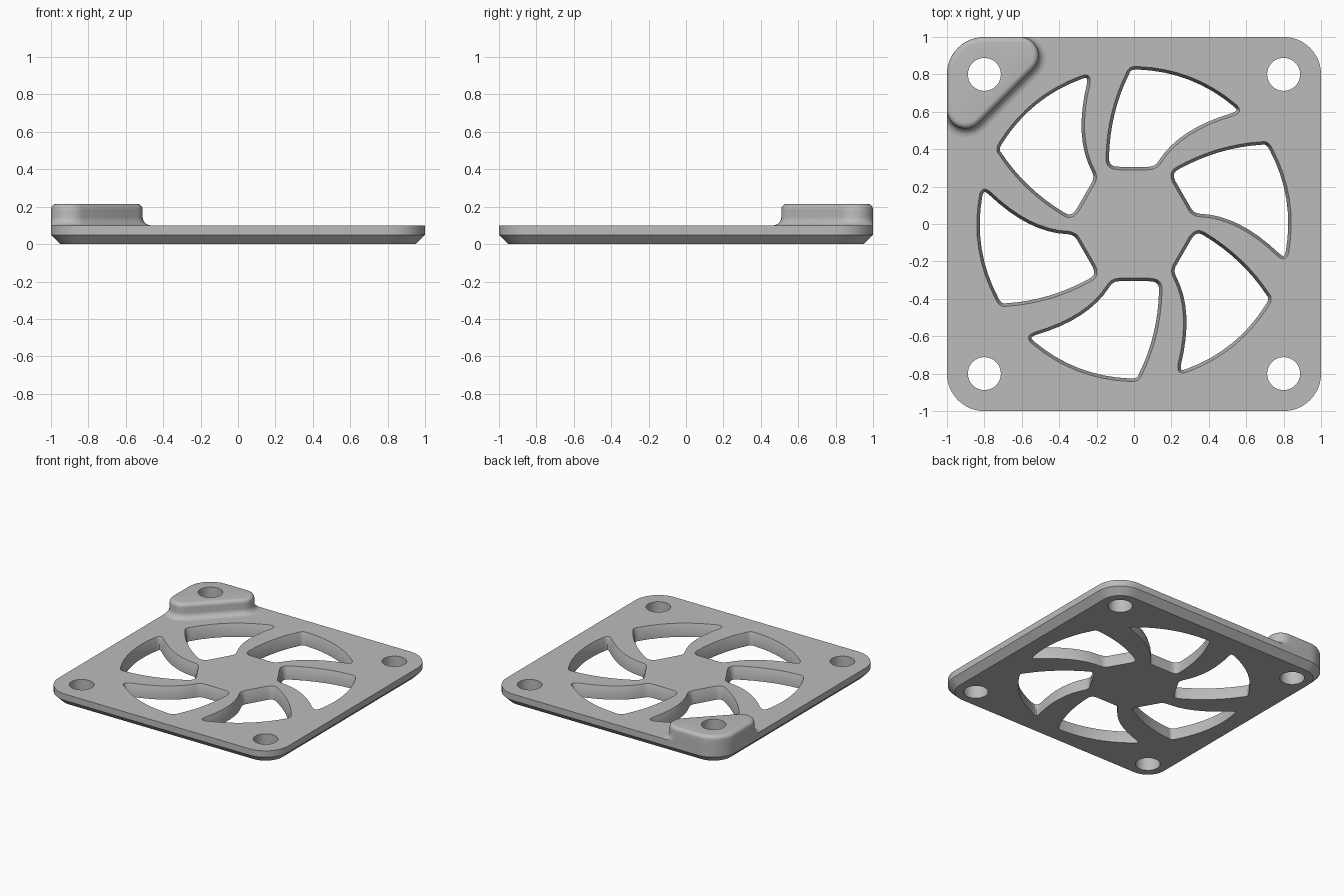
import bpy
import bmesh
from math import sin, cos, pi, radians
from mathutils import Vector, Matrix

cube = bpy.data.objects.get("Cube")
if cube:
    bpy.data.objects.remove(cube, do_unlink=True)

TOP, MID = 0.10, 0.05      # plate top and chamfer height
HOLE_R, HOLE_POS = 0.088, 0.8

grey = bpy.data.materials.new("plain_grey")
grey.use_nodes = True
grey.diffuse_color = (0.5, 0.5, 0.5, 1)
grey.node_tree.nodes["Principled BSDF"].inputs["Base Color"].default_value = (0.5, 0.5, 0.5, 1)


def arc(centre, r, start, end, n=12):
    """Points along an arc, angles in degrees."""
    angles = [radians(start + (end - start) * i / n) for i in range(n + 1)]
    return [Vector((centre[0] + r * cos(a), centre[1] + r * sin(a))) for a in angles]


def circle(x, y, r, n=48):
    return arc((x, y), r, 0, 360, n)[:-1]


def rounded_square(half, r):
    c = half - r
    centres = [(c, c), (-c, c), (-c, -c), (c, -c)]
    return [p for i, m in enumerate(centres) for p in arc(m, r, 90 * i, 90 * i + 90)]


def bezier_outline(nodes, n=8):
    """Closed outline of quadratic curves: on-curve and control points alternate."""
    pts = [Vector(p) for p in nodes]
    out = []
    for i in range(0, len(pts), 2):
        a, b, c = pts[i], pts[i + 1], pts[(i + 2) % len(pts)]
        for k in range(n):
            t = k / n
            out.append(a * (1 - t) ** 2 + b * 2 * t * (1 - t) + c * t * t)
    return out


def shrink(points, d):
    """Move a clockwise outline inward by d."""
    out = []
    for i, p in enumerate(points):
        t = (points[(i + 1) % len(points)] - points[i - 1]).normalized()
        out.append(p + Vector((t.y, -t.x)) * d)
    return out


def add_loop(bm, points, z):
    return [bm.verts.new((p.x, p.y, z)) for p in points]


def bridge(bm, a, b):
    for i in range(len(a)):
        j = (i + 1) % len(a)
        bm.faces.new((a[i], a[j], b[j], b[i]))


def wall(bm, levels):
    """Skin a stack of (outline, height) pairs; return all vertex loops."""
    loops = [add_loop(bm, pts, z) for pts, z in levels]
    for a, b in zip(loops, loops[1:]):
        bridge(bm, a, b)
    return loops


def cap(bm, loops, up):
    """Fill a flat face bounded by an outline and its openings."""
    edges = [bm.edges.get((l[i - 1], l[i])) for l in loops for i in range(len(l))]
    bmesh.ops.triangle_fill(bm, use_beauty=True, use_dissolve=False,
                            edges=edges, normal=(0, 0, up))


def finish(bm, name):
    bmesh.ops.recalc_face_normals(bm, faces=bm.faces)
    mesh = bpy.data.meshes.new(name)
    bm.to_mesh(mesh)
    bm.free()
    mesh.materials.append(grey)
    obj = bpy.data.objects.new(name, mesh)
    bpy.context.collection.objects.link(obj)
    bpy.ops.object.select_all(action='DESELECT')
    obj.select_set(True)
    bpy.context.view_layer.objects.active = obj
    bpy.ops.object.shade_smooth_by_angle(angle=radians(30))
    return obj


# Vented plate: chamfered underside, corner holes, six swept openings
bm = bmesh.new()
stacks = [wall(bm, [(rounded_square(0.95, 0.15), 0),
                    (rounded_square(1, 0.2), MID),
                    (rounded_square(1, 0.2), TOP)])]
for sx in (-1, 1):
    for sy in (-1, 1):
        ring = circle(sx * HOLE_POS, sy * HOLE_POS, HOLE_R)
        stacks.append(wall(bm, [(ring, 0), (ring, TOP)]))

opening = bezier_outline([
    (-0.15, 0.35), (-0.145, 0.60),     # swept leading edge
    (-0.04, 0.81), (-0.03, 0.845),     # outer corner
    (0.02, 0.842), (0.3175, 0.831),    # rim arc
    (0.545, 0.64), (0.59, 0.60),       # tip
    (0.53, 0.578), (0.2525, 0.497),    # swept trailing edge
    (0.145, 0.328), (0.12, 0.29),      # hub corner
    (0.08, 0.29), (0, 0.29),           # hub flat
    (-0.08, 0.29), (-0.15, 0.29)])
inner = shrink(opening, 0.016)
for k in range(6):
    turn = Matrix.Rotation(k * pi / 3, 2)
    wide = [turn @ p for p in opening]
    narrow = [turn @ p for p in inner]
    stacks.append(wall(bm, [(narrow, 0), (narrow, MID), (wide, TOP)]))
cap(bm, [s[0] for s in stacks], -1)
cap(bm, [s[-1] for s in stacks], 1)
finish(bm, "vented_plate")


# Raised corner boss: filleted foot, rounded top edge, bolt hole
def keep_on_plate(p):
    """Hold a point inside the plate's rounded back right corner."""
    p = Vector((max(p.x, -1), min(p.y, 1)))
    c = Vector((-HOLE_POS, HOLE_POS))
    d = p - c
    if d.x < 0 and d.y > 0 and d.length > 0.2:
        p = c + d.normalized() * 0.2
    return p


def boss_outline(grow):
    pts = arc((-0.61, 0.9), 0.1 + grow, -45, 90)
    pts += arc((-HOLE_POS, HOLE_POS), 0.2 + grow, 90, 180)
    pts += arc((-0.9, 0.61), 0.1 + grow, 180, 315)
    return [keep_on_plate(p) for p in pts]


FOOT, ROUND, BOSS_TOP = 0.045, 0.03, 0.215
steps = [i * pi / 12 for i in range(7)]
profile = [(FOOT * (1 - cos(a)), TOP + FOOT * (1 - sin(a))) for a in reversed(steps)]
profile += [(-ROUND * (1 - cos(a)), BOSS_TOP - ROUND * (1 - sin(a))) for a in steps]

bm = bmesh.new()
outer = wall(bm, [(boss_outline(d), z) for d, z in profile])
ring = circle(-HOLE_POS, HOLE_POS, HOLE_R)
bore = wall(bm, [(ring, TOP), (ring, BOSS_TOP)])
cap(bm, [outer[-1], bore[-1]], 1)
bmesh.ops.remove_doubles(bm, verts=bm.verts, dist=0.00001)
finish(bm, "corner_boss")
